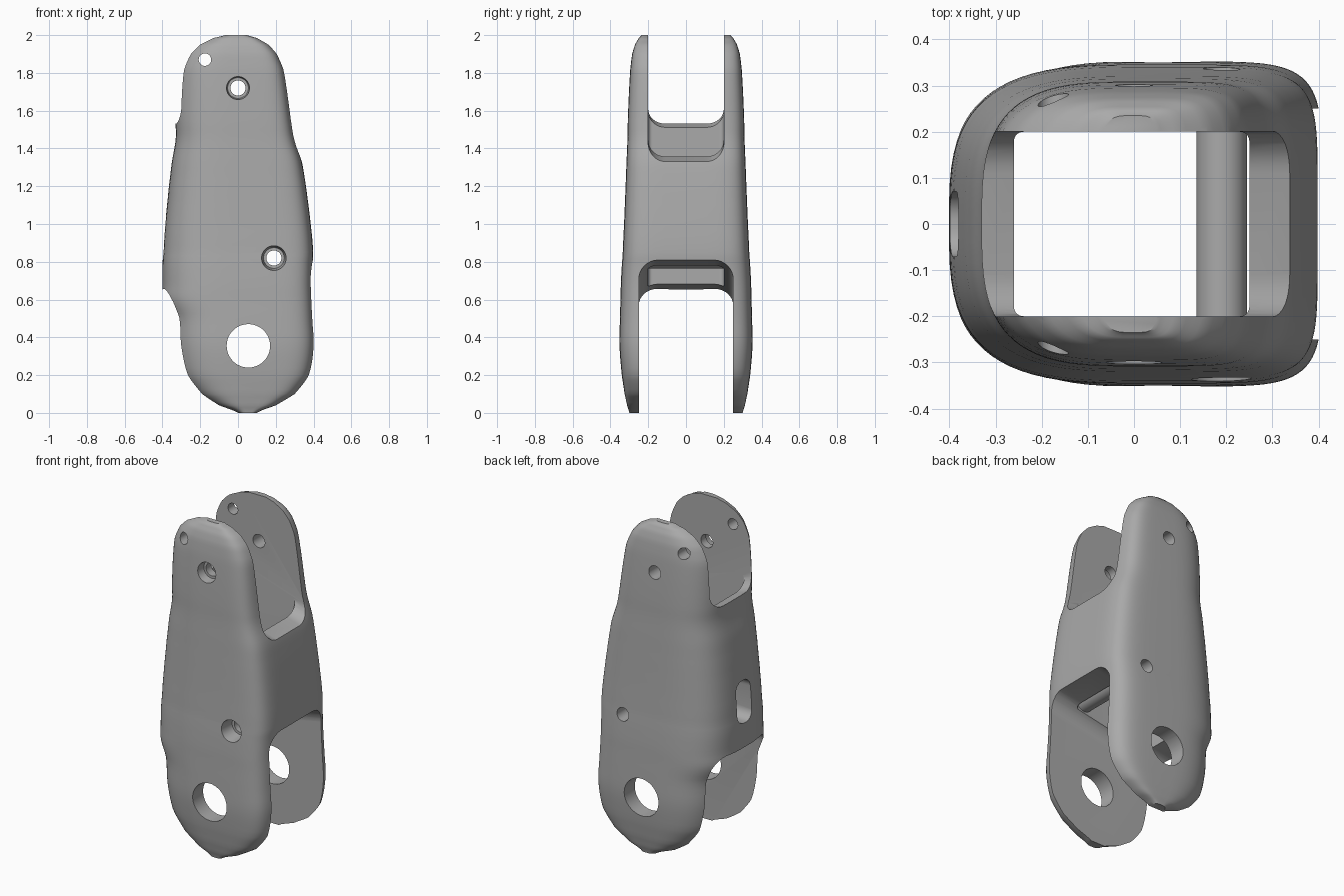
import bpy, bmesh, math
from mathutils import Matrix, Vector

old = bpy.data.objects.get("Cube")
if old:
    bpy.data.objects.remove(old, do_unlink=True)

grey = bpy.data.materials.new("satin grey")
grey.use_nodes = True
grey.diffuse_color = (0.4, 0.4, 0.4, 1)
grey.node_tree.nodes["Principled BSDF"].inputs["Base Color"].default_value = (0.4, 0.4, 0.4, 1)


def make(name, bm):
    bmesh.ops.recalc_face_normals(bm, faces=bm.faces)
    mesh = bpy.data.meshes.new(name)
    bm.to_mesh(mesh)
    bm.free()
    mesh.materials.append(grey)
    obj = bpy.data.objects.new(name, mesh)
    bpy.context.collection.objects.link(obj)
    return obj


def loft(name, rings):
    """Skin a list of closed rings and cap both ends."""
    bm = bmesh.new()
    loops = [[bm.verts.new(p) for p in ring] for ring in rings]
    for a, b in zip(loops, loops[1:]):
        for i in range(len(a)):
            j = (i + 1) % len(a)
            bm.faces.new((a[i], a[j], b[j], b[i]))
    bm.faces.new(loops[0])
    bm.faces.new(loops[-1])
    return make(name, bm)


def rod(name, x, z, r1, r2, y1, y2):
    """Cylinder or cone along y."""
    turn = Matrix.Translation((x, (y1 + y2) / 2, z)) @ Matrix.Rotation(-math.pi / 2, 4, "X")
    bm = bmesh.new()
    bmesh.ops.create_cone(bm, cap_ends=True, segments=48, radius1=r1, radius2=r2,
                          depth=y2 - y1, matrix=turn)
    return make(name, bm)


def rounded(y1, y2, z1, z2, r):
    """Rounded rectangle in the side plane."""
    pts = []
    for k, (y, z) in enumerate(((y2 - r, z2 - r), (y1 + r, z2 - r), (y1 + r, z1 + r), (y2 - r, z1 + r))):
        for s in range(9):
            t = math.pi / 2 * (k + s / 8)
            pts.append((y + r * math.cos(t), z + r * math.sin(t)))
    return pts


def slot(name, pts, x1, x2, slope=0):
    return loft(name, [[(x, y, z + slope * x) for y, z in pts] for x in (x1, x2)])


def cut(target, cutter):
    mod = target.modifiers.new("cut", "BOOLEAN")
    mod.operation, mod.solver, mod.object = "DIFFERENCE", "EXACT", cutter
    bpy.context.view_layer.objects.active = target
    bpy.ops.object.modifier_apply(modifier=mod.name)
    bpy.data.objects.remove(cutter, do_unlink=True)


# Body outline: height, left edge, right edge, half depth
outline = [
    (2, -.07, .05, .235), (1.985, -.13, .1, .25), (1.95, -.2, .16, .27),
    (1.9, -.25, .205, .285), (1.82, -.285, .24, .295), (1.7, -.297, .26, .302),
    (1.55, -.302, .28, .308), (1.45, -.33, .297, .31), (1.33, -.35, .338, .315),
    (1.2, -.366, .36, .32), (1, -.385, .385, .328), (.85, -.395, .398, .335),
    (.78, -.4, .385, .34), (.68, -.4, .385, .345), (.6, -.345, .388, .347),
    (.5, -.31, .393, .35), (.35, -.3, .4, .352), (.2, -.265, .375, .34),
    (.1, -.19, .3, .325), (.04, -.1, .2, .312), (0, 0, .1, .3)]
LEFT, RIGHT = 3.2, 6


def spread(half, depth, power, inner):
    """Widen a section so that its width at the inner face is as given."""
    return half / (1 - (inner / depth) ** power) ** (1 / power)


rows = []
for z, xl, xr, depth in outline:
    mid = .05 - .03 * z
    inner = .2 if z > 1 else .25
    a, b = mid - xl, xr - mid
    if not .64 < z < 1.53:
        a = spread(a, depth, LEFT, inner)
    if not .8 < z < 1.34:
        b = spread(b, depth, RIGHT, inner)
    rows.append(Vector((z, a, b, depth)))

# Smooth interpolation between outline rows
fine = []
for i in range(len(rows) - 1):
    p0, p1, p2, p3 = (rows[min(max(i + k, 0), len(rows) - 1)] for k in (-1, 0, 1, 2))
    for s in range(4):
        t = s / 4
        v = (p1 * 2 + (p2 - p0) * t + (p0 * 2 - p1 * 5 + p2 * 4 - p3) * t ** 2
             + (p1 * 3 - p0 - p2 * 3 + p3) * t ** 3) / 2
        v[0] = p1[0] + (p2[0] - p1[0]) * t
        fine.append(v)
fine.append(rows[-1])


def section(z, a, b, depth):
    ring = []
    for k in range(80):
        t = math.tau * (k + .5) / 80
        c, s = math.cos(t), math.sin(t)
        half, power = (b, RIGHT) if c > 0 else (-a, LEFT)
        ring.append((.05 - .03 * z + half * abs(c) ** (2 / power),
                     math.copysign(depth * abs(s) ** (2 / power), s), z))
    return ring


body = loft("link_body", [section(*v) for v in fine])

# Hollow core and the open forks at both ends
cut(body, loft("core", [[(x - .005, y, z) for x, y in rounded(-.255, .255, -.2, .2, .02)]
                        for z in (-.2, 2.2)]))
cut(body, slot("upper_fork", rounded(-.201, .201, 1.433, 2.6, .09), -.8, .8, -.303))
cut(body, slot("lower_fork", rounded(-.25, .25, -.6, .732, .1), -.8, .8, .194))
cut(body, slot("side_window", rounded(-.07, .07, .8, 1.05, .06), -.6, -.2))

# Pin tube between the two side plates
pin = rod("cross_pin", .19, .82, .055, .055, -.21, .21)
cut(pin, rod("pin_bore", .19, .82, .04, .04, -.5, .5))

# Holes through both plates, with stepped seats at the front
for x, z, r in ((.055, .355, .115), (-.175, 1.87, .033), (0, 1.72, .04), (.19, .82, .04)):
    cut(body, rod("bore", x, z, r, r, -.5, .5))
for x, z in ((0, 1.72), (.19, .82)):
    cut(body, rod("seat", x, z, .068, .055, -.36, -.25))

for obj in (body, pin):
    bpy.ops.object.select_all(action="DESELECT")
    obj.select_set(True)
    bpy.context.view_layer.objects.active = obj
    bpy.ops.object.shade_smooth_by_angle(angle=math.radians(32))
